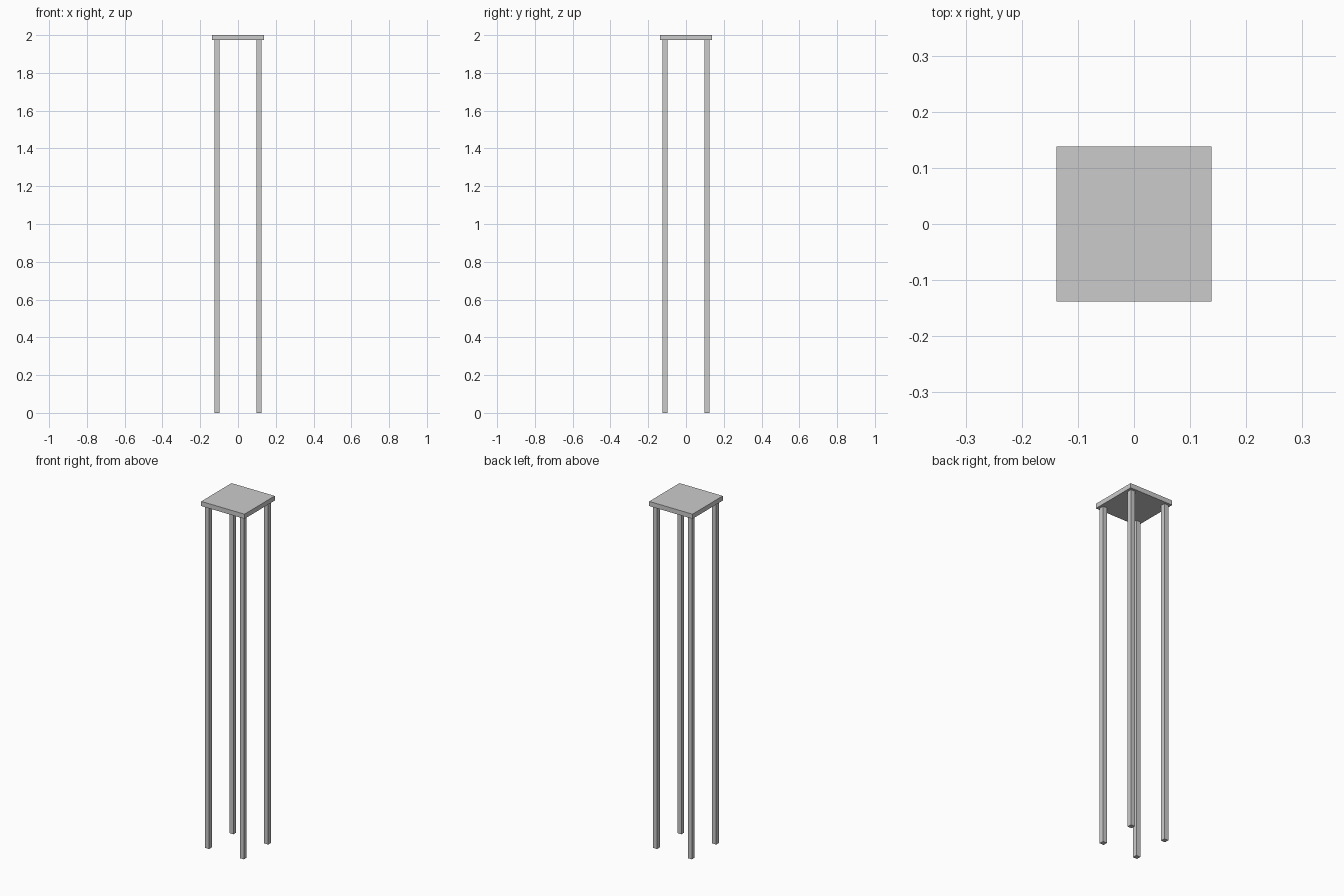
import bpy

if "Cube" in bpy.data.objects:
    bpy.data.objects.remove(bpy.data.objects["Cube"])

HALF = 0.138      # half width of the top
THICK = 0.027     # thickness of the top
LEG = 0.026       # leg width
OFF = 0.111       # leg centre offset


def box(name, size, centre):
    bpy.ops.mesh.primitive_cube_add(size=1, location=centre)
    ob = bpy.context.object
    ob.name = name
    ob.scale = size
    bpy.ops.object.transform_apply(location=False, rotation=False, scale=True)
    return ob


# square top
box("seat", (2 * HALF, 2 * HALF, THICK), (0, 0, 2 - THICK / 2))

# four square legs
leg_height = 2 - THICK
for y_name, sy in (("front", -1), ("back", 1)):
    for x_name, sx in (("left", -1), ("right", 1)):
        box(f"{y_name}_{x_name}_leg", (LEG, LEG, leg_height),
            (sx * OFF, sy * OFF, leg_height / 2))
